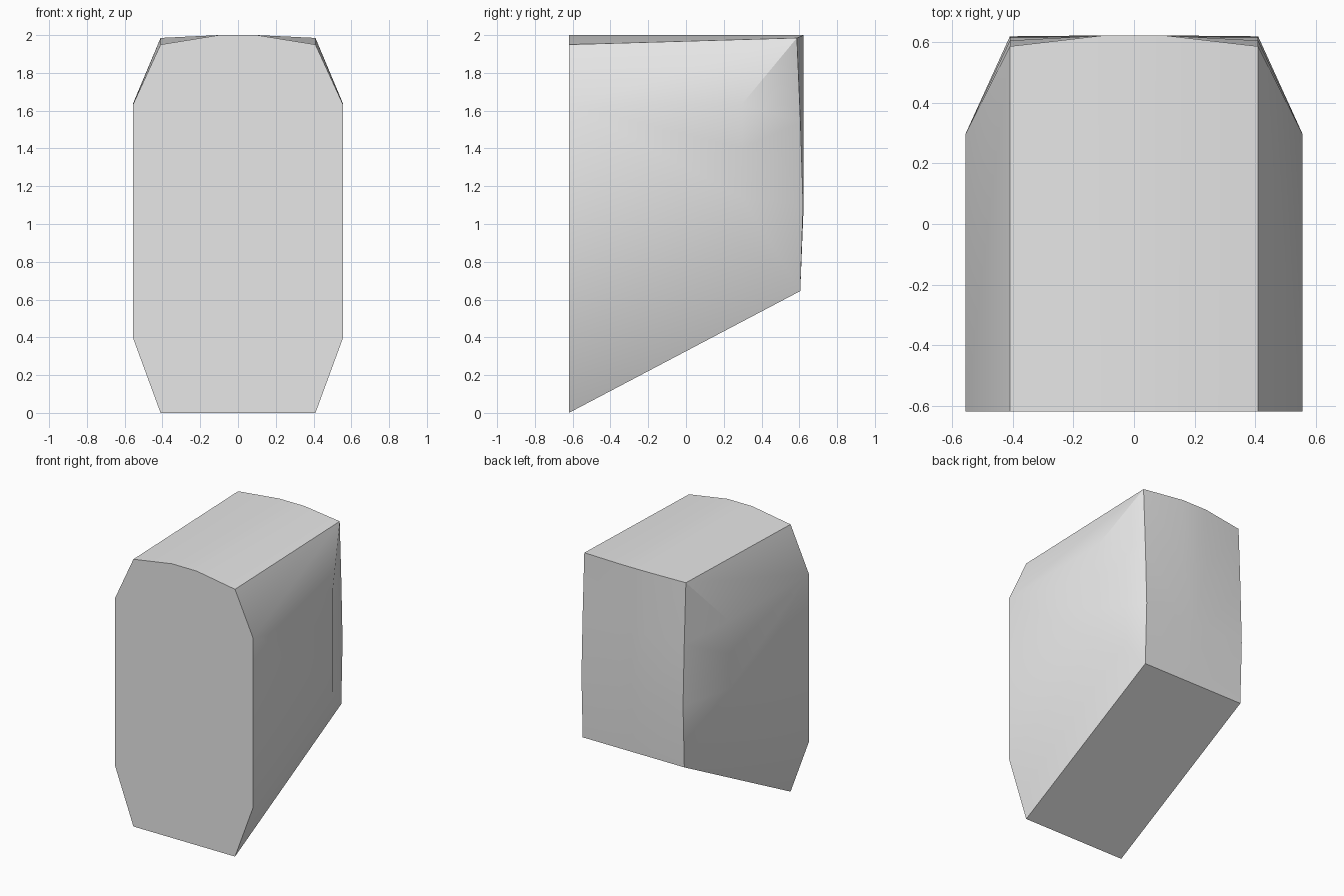
import bpy
import bmesh
from mathutils import Vector

cube = bpy.data.objects.get("Cube")
if cube:
    bpy.data.objects.remove(cube, do_unlink=True)

grey = bpy.data.materials.new("plain grey")
grey.use_nodes = True
grey.diffuse_color = (0.8, 0.8, 0.8, 1)
grey.node_tree.nodes["Principled BSDF"].inputs["Base Color"].default_value = (0.8, 0.8, 0.8, 1)

FRONT = -0.62
CREST, RIM, SIDE = 0.1, 0.41, 0.557   # half widths: flat crown, rim edge, bulging side

# Profile along the rim in (y, z): front bottom, back edge upwards, front top
rim = [(FRONT, 0), (0.605, 0.645), (0.62, 1.1), (0.606, 1.54), (0.587, 1.985), (FRONT, 1.95)]
# Same profile along the crown, where the top and back bulge outwards
crest = [(FRONT, 0), (0.605, 0.645), (0.623, 1.1), (0.623, 1.54), (0.623, 2), (FRONT, 2)]
# Flat inner panel of the side, one point for each rim point
panel = [(FRONT, 0.4), (0.297, 0.89), (0.297, 1.14), (0.297, 1.4), (0.297, 1.635), (FRONT, 1.63)]

bm = bmesh.new()


def at(x, profile):
    return [Vector((x, y, z)) for y, z in profile]


def face(points):
    bm.faces.new([bm.verts.new(p) for p in points])


def strip(a, b):
    for i in range(len(a) - 1):
        face([a[i], a[i + 1], b[i + 1], b[i]])


for side in (1, -1):
    middle = at(0, crest)
    crown = at(side * CREST, crest)
    edge = at(side * RIM, rim)
    inner = at(side * SIDE, panel)
    # Bottom, back and top, then the sloping border and flat panel of the side
    for a, b in ((middle, crown), (crown, edge), (edge, inner)):
        strip(a, b)
    face(inner)
    # Half of the flat front
    face([middle[0], crown[0], edge[0], inner[0], inner[-1], edge[-1], crown[-1], middle[-1]])

bmesh.ops.remove_doubles(bm, verts=bm.verts, dist=0.0005)
bmesh.ops.recalc_face_normals(bm, faces=bm.faces)

mesh = bpy.data.meshes.new("faceted_shell")
bm.to_mesh(mesh)
bm.free()
mesh.materials.append(grey)
shell = bpy.data.objects.new("faceted_shell", mesh)
bpy.context.collection.objects.link(shell)

# Smooth the gentle slopes and keep the main edges sharp
bpy.ops.object.select_all(action='DESELECT')
shell.select_set(True)
bpy.context.view_layer.objects.active = shell
bpy.ops.object.shade_smooth_by_angle(angle=0.54)
